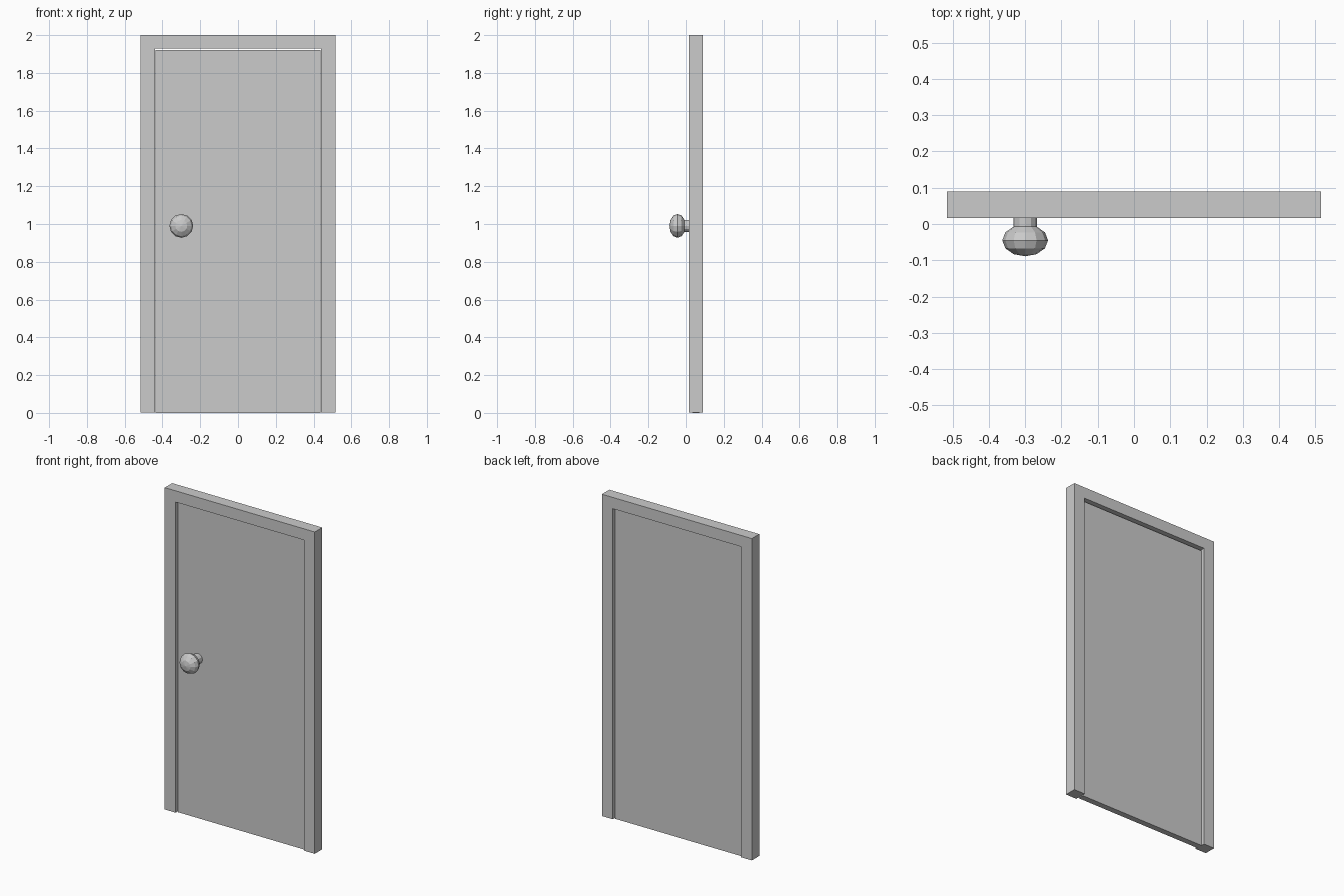
import bpy, bmesh
from math import pi
from mathutils import Matrix

if "Cube" in bpy.data.objects:
    bpy.data.objects.remove(bpy.data.objects["Cube"])


def make_object(name, bm):
    bmesh.ops.recalc_face_normals(bm, faces=bm.faces)
    mesh = bpy.data.meshes.new(name)
    bm.to_mesh(mesh)
    bm.free()
    obj = bpy.data.objects.new(name, mesh)
    bpy.context.collection.objects.link(obj)
    return obj


def extruded_profile(name, points, y0, y1):
    """Extrude an x-z outline from y0 to y1."""
    bm = bmesh.new()
    face = bm.faces.new([bm.verts.new((x, y0, z)) for x, z in points])
    result = bmesh.ops.extrude_face_region(bm, geom=[face])
    verts = [v for v in result["geom"] if isinstance(v, bmesh.types.BMVert)]
    bmesh.ops.translate(bm, verts=verts, vec=(0, y1 - y0, 0))
    return make_object(name, bm)


KNOB_X, KNOB_Z = -0.30, 0.99
FACE_FORWARD = Matrix.Rotation(pi / 2, 4, 'X')

# Frame: two posts and a header, open at the floor
half = [(0.515, 0.003), (0.515, 2.0)]
inner = [(0.44, 1.93), (0.44, 0.003)]
left_half = [(-x, z) for x, z in half]
left_inner = [(-x, z) for x, z in inner]
extruded_profile("door_frame",
                 half + left_half[::-1] + left_inner[::-1] + inner,
                 0.017, 0.09)

# Door leaf, recessed on both sides with a small gap at the top
extruded_profile("door_panel",
                 [(-0.437, 0), (0.437, 0), (0.437, 1.92), (-0.437, 1.92)],
                 0.035, 0.072)

# Knob stem, from inside the knob to the door face
bm = bmesh.new()
bmesh.ops.create_cone(bm, cap_ends=True, segments=12, radius1=0.032,
                      radius2=0.032, depth=0.055,
                      matrix=Matrix.Translation((KNOB_X, 0.0095, KNOB_Z)) @ FACE_FORWARD)
make_object("knob_stem", bm)

# Faceted, flattened knob with its pole facing forward
bm = bmesh.new()
bmesh.ops.create_uvsphere(bm, u_segments=12, v_segments=6, radius=1,
                          matrix=Matrix.Translation((KNOB_X, -0.045, KNOB_Z))
                          @ Matrix.Diagonal((0.063, 0.044, 0.063, 1)) @ FACE_FORWARD)
make_object("door_knob", bm)
